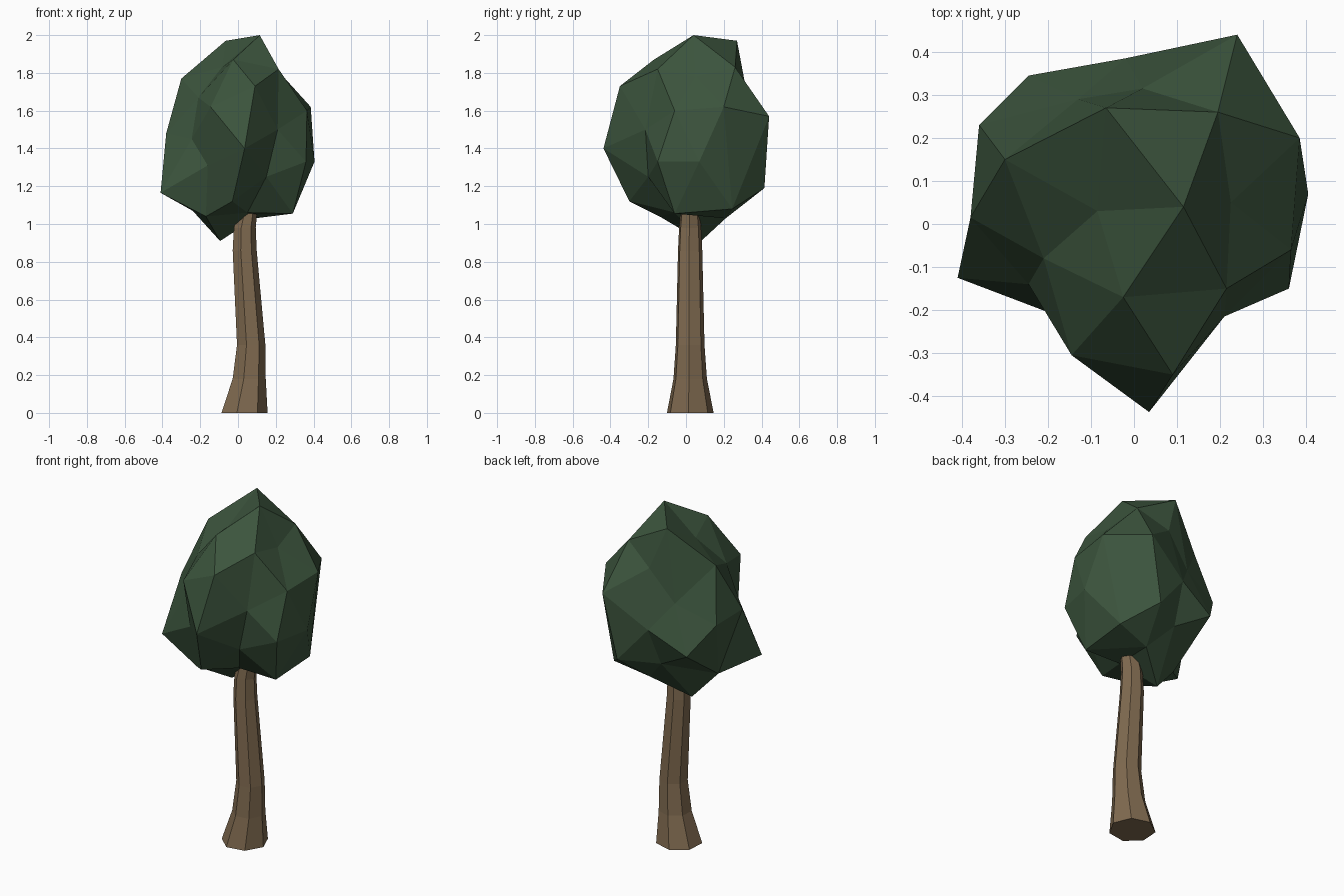
import bpy, bmesh
from math import cos, sin, radians, tau
from mathutils import Vector


def add_part(name, bm, color):
    bmesh.ops.recalc_face_normals(bm, faces=bm.faces[:])
    mesh = bpy.data.meshes.new(name)
    bm.to_mesh(mesh)
    bm.free()
    obj = bpy.data.objects.new(name, mesh)
    bpy.context.collection.objects.link(obj)
    mat = bpy.data.materials.new(name + "_color")
    mat.diffuse_color = (*color, 1)
    mesh.materials.append(mat)
    return obj


# Trunk: seven-sided rings (centre x, z, radius) swept along a bent path
SIDES = 7
rings = [(0.03, 0, 0.127), (0.056, 0.18, 0.091), (0.067, 0.36, 0.078),
         (0.033, 0.86, 0.066), (0.034, 0.98, 0.06), (0.06, 1.12, 0.046)]
bm = bmesh.new()
loops = []
for cx, z, r in rings:
    angles = [radians(-3.5) + tau * k / SIDES for k in range(SIDES)]
    loops.append([bm.verts.new((cx + r * cos(a), 0.021 + r * sin(a), z)) for a in angles])
for low, high in zip(loops, loops[1:]):
    for k in range(SIDES):
        n = (k + 1) % SIDES
        bm.faces.new((low[k], low[n], high[n], high[k]))
bm.faces.new(loops[0])
bm.faces.new(loops[-1])
add_part("trunk", bm, (0.215, 0.145, 0.08))

# Canopy: faceted blob; corners are joined as on a sphere, then moved to their place
corners = [
    # crown
    (0.115, 0.04, 2.0), (-0.065, 0.27, 1.97), (-0.025, -0.17, 1.87),
    (0.215, -0.15, 1.82), (0.195, 0.26, 1.83), (-0.3, 0.15, 1.77),
    (-0.085, 0.03, 1.83), (0.225, 0.05, 1.78), (-0.21, -0.08, 1.67),
    (0.09, -0.35, 1.73), (-0.145, -0.305, 1.62), (0.02, 0.315, 1.73),
    # middle
    (0.035, -0.437, 1.40), (0.21, -0.215, 1.50), (0.365, -0.06, 1.60),
    (0.385, 0.2, 1.62), (0.24, 0.44, 1.57), (-0.13, 0.29, 1.55),
    (-0.36, 0.23, 1.46), (-0.38, 0.015, 1.48), (-0.245, -0.14, 1.45),
    (0.36, -0.15, 1.33), (0.405, 0.07, 1.33), (-0.16, -0.22, 1.31),
    (-0.02, 0.385, 1.40),
    # underside
    (0.16, 0.415, 1.19), (-0.245, 0.345, 1.285), (-0.41, -0.125, 1.165),
    (0.15, -0.2, 1.25), (-0.03, -0.3, 1.12), (0.29, -0.06, 1.055),
    (-0.17, -0.14, 1.04), (-0.24, 0.04, 1.07), (-0.095, 0.08, 0.91),
    (-0.04, 0.29, 1.17), (0.09, 0.21, 1.03), (0.05, -0.06, 1.06),
    (0.3, 0.245, 1.08),
]
bm = bmesh.new()
verts = []
for x, y, z in corners:
    direction = Vector((x, y, (z - 1.45) * 0.8)).normalized()
    verts.append(bm.verts.new(direction))
bmesh.ops.convex_hull(bm, input=verts)
for v, p in zip(verts, corners):
    v.co = p
add_part("canopy", bm, (0.045, 0.09, 0.047))
